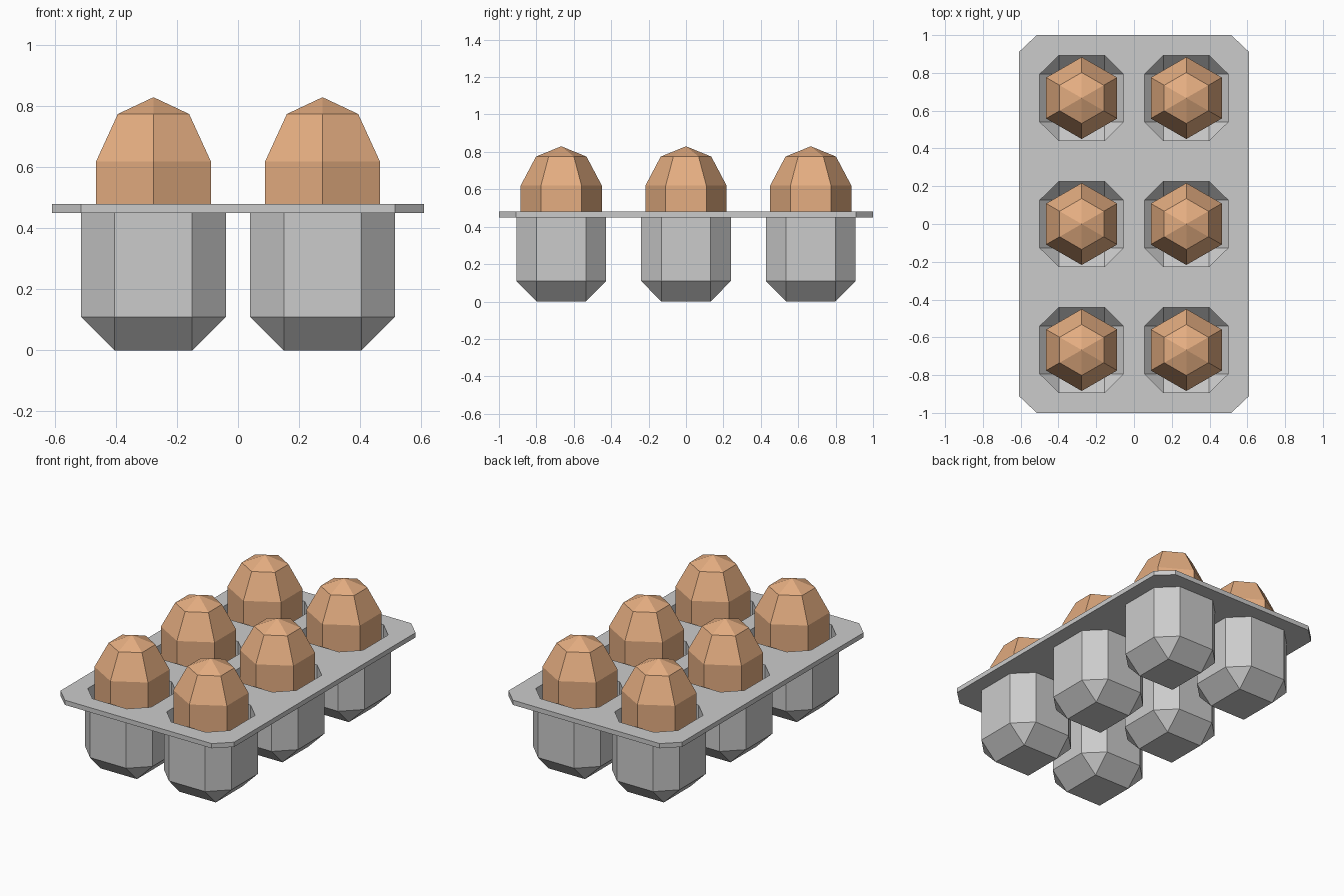
import bpy, bmesh, math

if "Cube" in bpy.data.objects:
    bpy.data.objects.remove(bpy.data.objects["Cube"])

CENTRES = [(x, y) for x in (-0.277, 0.277) for y in (-0.667, 0.0, 0.667)]


def ring(bm, cx, cy, hx, hy, fx, fy, z):
    """Eight-sided ring: half sizes hx, hy and half flat lengths fx, fy."""
    pts = [(fx, -hy), (hx, -fy), (hx, fy), (fx, hy),
           (-fx, hy), (-hx, fy), (-hx, -fy), (-fx, -hy)]
    return [bm.verts.new((cx + x, cy + y, z)) for x, y in pts]


def bridge(bm, a, b):
    n = len(a)
    for i in range(n):
        j = (i + 1) % n
        bm.faces.new((a[i], a[j], b[j], b[i]))


def fill_with_holes(bm, loops):
    edges = []
    for loop in loops:
        for a, b in zip(loop, loop[1:] + loop[:1]):
            edges.append(bm.edges.get((a, b)) or bm.edges.new((a, b)))
    bmesh.ops.triangle_fill(bm, edges=edges, use_beauty=True)


def finish(bm, name):
    bmesh.ops.remove_doubles(bm, verts=bm.verts[:], dist=1e-4)
    bmesh.ops.recalc_face_normals(bm, faces=bm.faces[:])
    mesh = bpy.data.meshes.new(name)
    bm.to_mesh(mesh)
    bm.free()
    return mesh


def add_object(name, mesh, loc=(0, 0, 0)):
    ob = bpy.data.objects.new(name, mesh)
    ob.location = loc
    bpy.context.collection.objects.link(ob)


# Tray: chamfered plate with six hollow cups hanging from it
bm = bmesh.new()
top = [ring(bm, 0, 0, 0.61, 1.0, 0.515, 0.91, 0.48)]
bottom = [ring(bm, 0, 0, 0.61, 1.0, 0.515, 0.91, 0.45)]
bridge(bm, top[0], bottom[0])
for cx, cy in CENTRES:
    # outer and inner walls, each tapering to a rectangular floor
    for loops, z_top, z_mid, z_low, t in ((bottom, 0.45, 0.11, 0.0, 0.0),
                                          (top, 0.48, 0.117, 0.015, 0.015)):
        hx, hy = 0.237 - t, 0.24 - t
        fx, fy = 0.127 - 0.4 * t, 0.132 - 0.4 * t
        rim = ring(bm, cx, cy, hx, hy, fx, fy, z_top)
        mid = ring(bm, cx, cy, hx, hy, fx, fy, z_mid)
        low = ring(bm, cx, cy, fx, fy, fx, fy, z_low)
        bridge(bm, rim, mid)
        bridge(bm, mid, low)
        bm.faces.new(low)
        loops.append(rim)
fill_with_holes(bm, top)
fill_with_holes(bm, bottom)
add_object("tray", finish(bm, "tray"))

# Eggs: six-sided lathe profile (radius, height)
bm = bmesh.new()
profile = [(0.135, 0.20), (0.217, 0.38), (0.217, 0.62), (0.135, 0.775)]
rings = []
for r, z in profile:
    angles = [math.radians(90 + 60 * k) for k in range(6)]
    rings.append([bm.verts.new((r * math.cos(a), r * math.sin(a), z)) for a in angles])
for a, b in zip(rings, rings[1:]):
    bridge(bm, a, b)
for end, z in ((rings[0], 0.145), (rings[-1], 0.83)):
    tip = bm.verts.new((0, 0, z))
    for a, b in zip(end, end[1:] + end[:1]):
        bm.faces.new((a, b, tip))
egg = finish(bm, "egg")
shell = bpy.data.materials.new("eggshell")
shell.diffuse_color = (0.78, 0.42, 0.22, 1)
shell.use_nodes = True
shell.node_tree.nodes["Principled BSDF"].inputs["Base Color"].default_value = shell.diffuse_color
egg.materials.append(shell)
for i, (x, y) in enumerate(CENTRES):
    add_object(f"egg_{i + 1}", egg, (x, y, 0))
